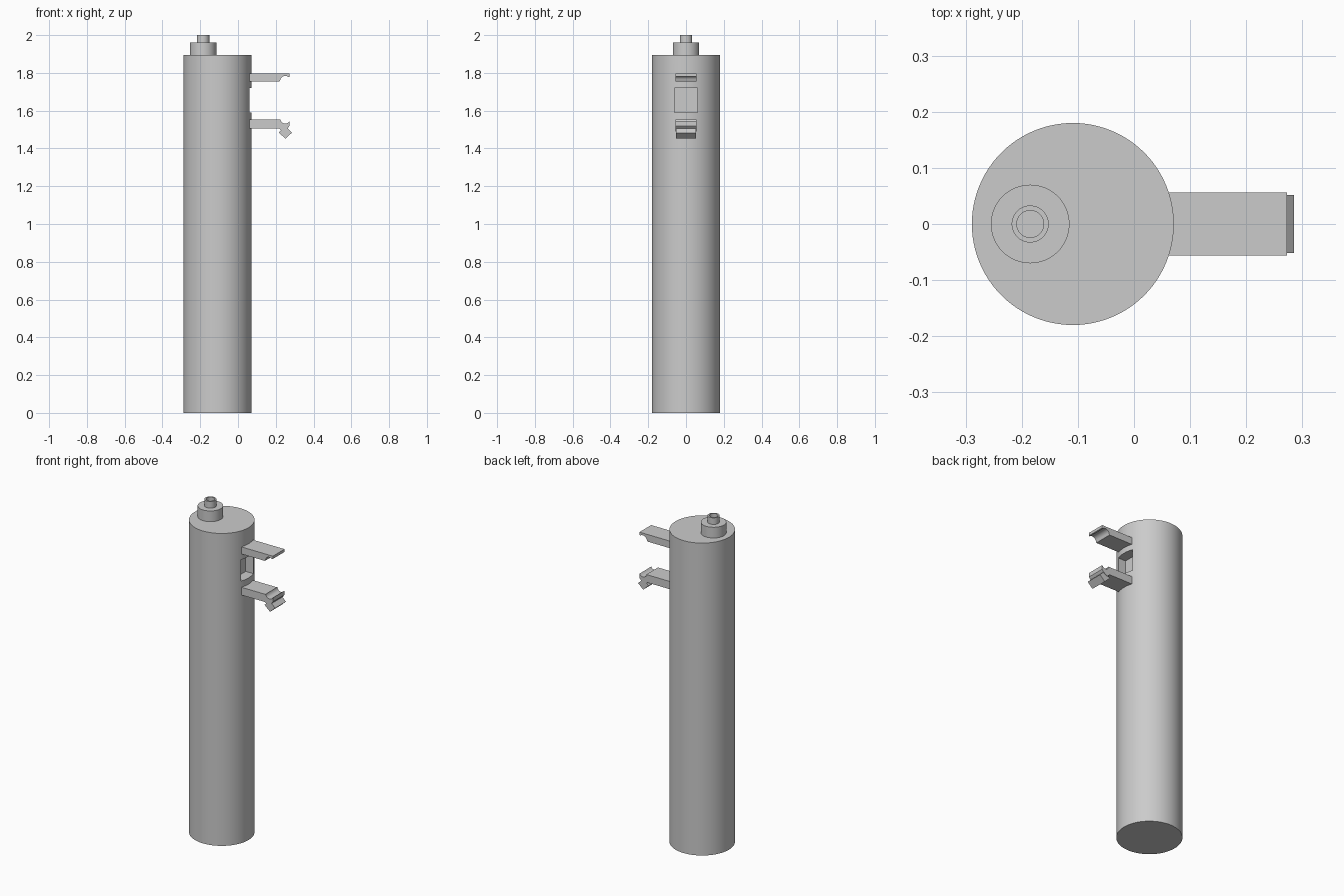
import bpy, bmesh, math

cube = bpy.data.objects.get("Cube")
if cube:
    bpy.data.objects.remove(cube)

grey = bpy.data.materials.new("plain grey")
grey.use_nodes = True
colour = (0.6, 0.6, 0.6, 1)
grey.diffuse_color = colour
grey.node_tree.nodes["Principled BSDF"].inputs["Base Color"].default_value = colour


def make_object(name, bm):
    bmesh.ops.recalc_face_normals(bm, faces=bm.faces)
    mesh = bpy.data.meshes.new(name)
    bm.to_mesh(mesh)
    bm.free()
    mesh.materials.append(grey)
    obj = bpy.data.objects.new(name, mesh)
    bpy.context.collection.objects.link(obj)
    return obj


def smooth(obj):
    bpy.ops.object.select_all(action="DESELECT")
    obj.select_set(True)
    bpy.context.view_layer.objects.active = obj
    bpy.ops.object.shade_smooth_by_angle(angle=math.radians(30))


def lathe(name, x, profile, sides=96):
    """Spin a (radius, height) profile about a vertical axis at x."""
    bm = bmesh.new()
    verts = [bm.verts.new((x + r, 0, z)) for r, z in profile]
    edges = [bm.edges.new(pair) for pair in zip(verts, verts[1:])]
    bmesh.ops.spin(bm, geom=verts + edges, cent=(x, 0, 0), axis=(0, 0, 1),
                   angle=math.tau, steps=sides)
    bmesh.ops.remove_doubles(bm, verts=bm.verts, dist=1e-5)
    return make_object(name, bm)


def extrude(name, outline, half_width):
    """Extrude an (x, z) outline across y."""
    bm = bmesh.new()
    face = bm.faces.new([bm.verts.new((x, -half_width, z)) for x, z in outline])
    moved = bmesh.ops.extrude_face_region(bm, geom=[face])["geom"]
    bmesh.ops.translate(bm, vec=(0, 2 * half_width, 0),
                        verts=[v for v in moved if isinstance(v, bmesh.types.BMVert)])
    return make_object(name, bm)


def arc(cx, cz, radius, start, end, steps=8):
    angles = [math.radians(start + (end - start) * i / steps) for i in range(steps + 1)]
    return [(cx + radius * math.cos(a), cz + radius * math.sin(a)) for a in angles]


# Main cylinder with a rectangular pocket in its left side
body = lathe("body", -0.109, [(0, 0), (0.18, 0), (0.18, 1.895), (0, 1.895)])
cutter = extrude("pocket_cutter", [(0.01, 1.59), (0.15, 1.59), (0.15, 1.72), (0.01, 1.72)], 0.06)
cutter.hide_render = True
cutter.hide_set(True)
cut = body.modifiers.new("pocket", "BOOLEAN")
cut.object = cutter
cut.solver = "EXACT"
bpy.context.view_layer.objects.active = body
bpy.ops.object.modifier_apply(modifier=cut.name)
bpy.data.objects.remove(cutter)
smooth(body)

# Stepped nozzle with a bore
smooth(lathe("nozzle", -0.185, [(0, 1.885), (0.07, 1.885), (0.07, 1.96), (0.033, 1.96),
                                (0.033, 2), (0.024, 2), (0.024, 1.965), (0, 1.965)], 64))

# Upper clip arm with a rounded notch under its tip
smooth(extrude("upper_arm", [(0.03, 1.754), (0.22, 1.754)]
               + arc(0.25, 1.757, 0.027, 175, 50)
               + [(0.273, 1.78), (0.273, 1.797), (0.03, 1.797)], 0.056))

# Lower clip arm with a rounded seat on top
smooth(extrude("lower_arm", [(0.03, 1.505), (0.22, 1.505), (0.235, 1.49), (0.262, 1.505),
                             (0.273, 1.52), (0.273, 1.545)]
               + arc(0.25, 1.556, 0.025, -30, -175)
               + [(0.222, 1.552), (0.03, 1.552)], 0.056))

# Slanted tooth below the lower arm
extrude("lower_tooth", [(0.215, 1.485), (0.251, 1.452), (0.285, 1.483), (0.25, 1.518)], 0.052)
